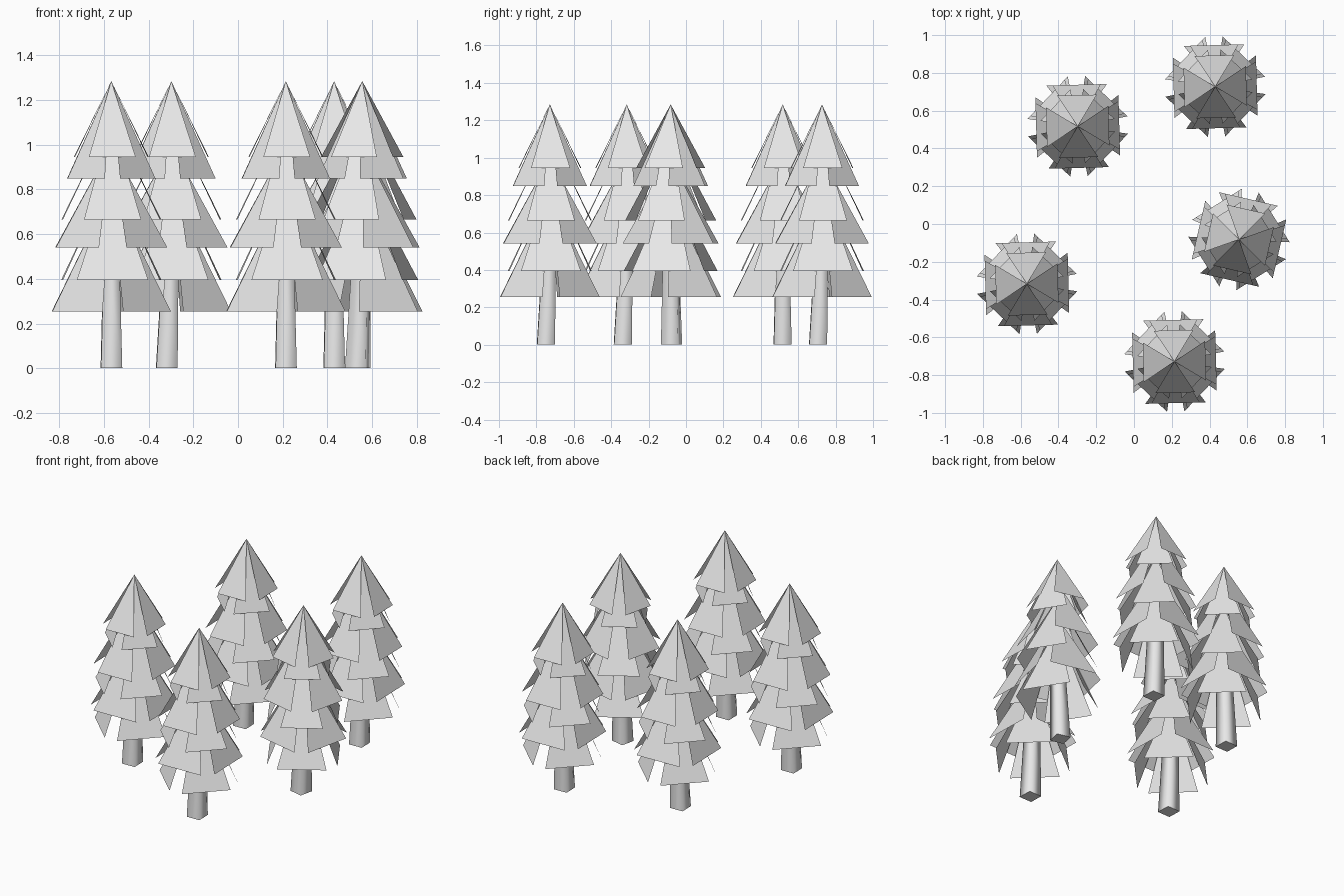
import bpy, bmesh, math
from mathutils import Matrix, Vector

if "Cube" in bpy.data.objects:
    bpy.data.objects.remove(bpy.data.objects["Cube"])

grey = bpy.data.materials.new("light_grey")
grey.diffuse_color = (0.8, 0.8, 0.8, 1)
grey.use_nodes = True
grey.node_tree.nodes["Principled BSDF"].inputs["Base Color"].default_value = grey.diffuse_color

# Each ring of four needle panels: turn (deg), peak z, hem z, hem radius, hem half width
RINGS = [
    (0, 1.285, 0.945, 0.165, 0.105),
    (45, 1.285, 0.85, 0.163, 0.115),
    (0, 1.12, 0.665, 0.22, 0.128),
    (45, 1.00, 0.54, 0.22, 0.133),
    (0, 0.87, 0.395, 0.22, 0.160),
    (45, 0.80, 0.255, 0.22, 0.155),
]

# Trees: x, y, turn (deg)
TREES = [
    (-0.567, -0.317, 1.5),
    (-0.298, 0.517, -88.5),
    (0.214, -0.728, 1.5),
    (0.430, 0.727, 1.5),
    (0.556, -0.082, -103),
]


def make_object(name, bm, place):
    mesh = bpy.data.meshes.new(name)
    bm.to_mesh(mesh)
    bm.free()
    mesh.materials.append(grey)
    obj = bpy.data.objects.new(name, mesh)
    obj.matrix_world = place
    bpy.context.collection.objects.link(obj)


def make_foliage(place):
    # Single-sheet triangular panels leaning out from the peak
    bm = bmesh.new()
    for turn, peak, hem, radius, half in RINGS:
        for i in range(4):
            rot = Matrix.Rotation(math.radians(turn + 90 * i), 3, 'Z')
            corners = [(0, 0, peak), (radius, -half, hem), (radius, half, hem)]
            bm.faces.new([bm.verts.new(rot @ Vector(c)) for c in corners])
    make_object("foliage", bm, place)


def make_trunk(place):
    # Four-sided tapered trunk, leaning slightly, with softly shaded sides
    bm = bmesh.new()
    bmesh.ops.create_cone(bm, cap_ends=True, segments=4, radius1=0.067,
                          radius2=0.046, depth=0.6,
                          matrix=Matrix.Translation((0, 0, 0.3))
                          @ Matrix.Rotation(math.radians(45), 4, 'Z'))
    for v in bm.verts:
        v.co.y -= 0.021 * (1 - v.co.z / 0.6)
    for f in bm.faces:
        f.smooth = abs(f.normal.z) < 0.5
    make_object("trunk", bm, place)


for x, y, turn in TREES:
    place = Matrix.Translation((x, y, 0)) @ Matrix.Rotation(math.radians(turn), 4, 'Z')
    make_foliage(place)
    make_trunk(place)
